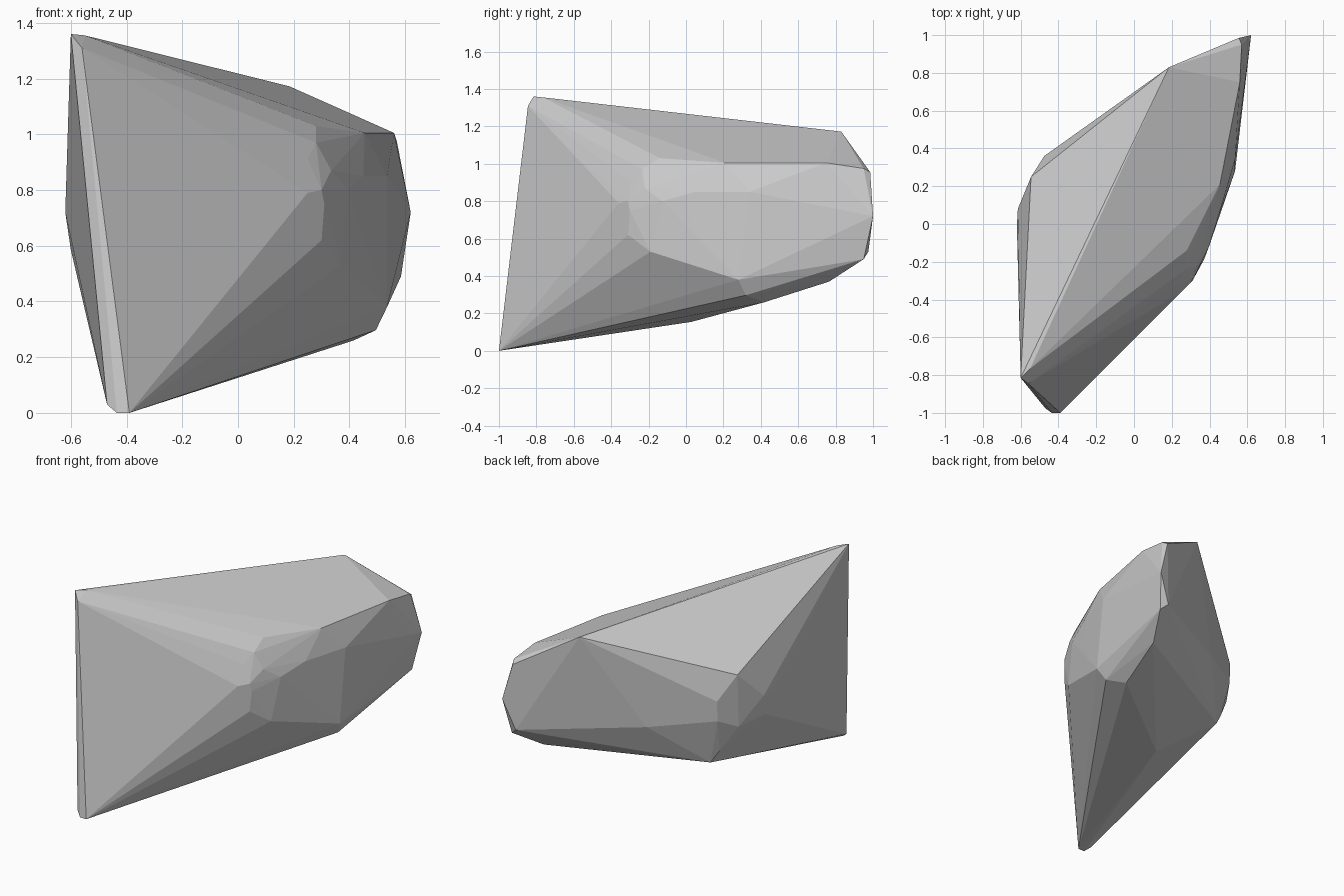
import bpy, bmesh
from mathutils import Vector

# Faceted rock: a convex hull stretched over a few groups of corner points

# upper left peak and the lower front tip
peak = [(-.6, -.815, 1.36), (-.55, -.765, 1.355), (-.56, -.845, 1.31)]
tip = [(-.47, -.975, .03), (-.435, -1, 0), (-.39, -1, 0)]

# top ridge running to the back right end
ridge = [(.185, .83, 1.172), (.455, .21, 1.005), (.56, .75, 1.005),
         (.57, .95, .975), (.555, .985, .955)]

# back right end and the lower right edge
end = [(.62, 1, .72), (.585, .95, .49), (.54, .975, .53), (.485, .765, .37),
       (.495, .32, .297), (.415, .42, .26), (.535, .28, .38), (.535, .34, .85)]

# front right bulge
bulge = [(.30, -.31, .62), (.31, -.30, .75), (.30, -.31, .80), (.25, -.36, .79),
         (.25, -.30, .91), (.28, -.14, 1.03), (.335, -.22, .87),
         (.28, -.235, .97), (.37, -.19, .53), (.395, -.125, .80),
         (.45, .05, .85)]

# back left bulge and underside
back = [(-.62, -.01, .72), (-.615, .08, .72), (-.60, .05, .585),
        (-.545, .25, .90), (-.545, .24, .56), (-.475, .36, .75),
        (-.475, .355, .62), (-.13, .59, .58), (-.45, .30, .40),
        (-.40, .32, .32), (-.155, .03, .155)]

bm = bmesh.new()
for p in peak + tip + ridge + end + bulge + back:
    bm.verts.new(Vector(p))
hull = bmesh.ops.convex_hull(bm, input=bm.verts[:])
loose = [v for v in bm.verts if not v.link_faces]
bmesh.ops.delete(bm, geom=loose, context='VERTS')
bmesh.ops.recalc_face_normals(bm, faces=bm.faces[:])

mesh = bpy.data.meshes.new("rock")
bm.to_mesh(mesh)
bm.free()
rock = bpy.data.objects.new("rock", mesh)
bpy.context.collection.objects.link(rock)

# soften the small facets, keep the main edges sharp
bpy.context.view_layer.objects.active = rock
rock.select_set(True)
bpy.ops.object.shade_smooth_by_angle(angle=0.03)
